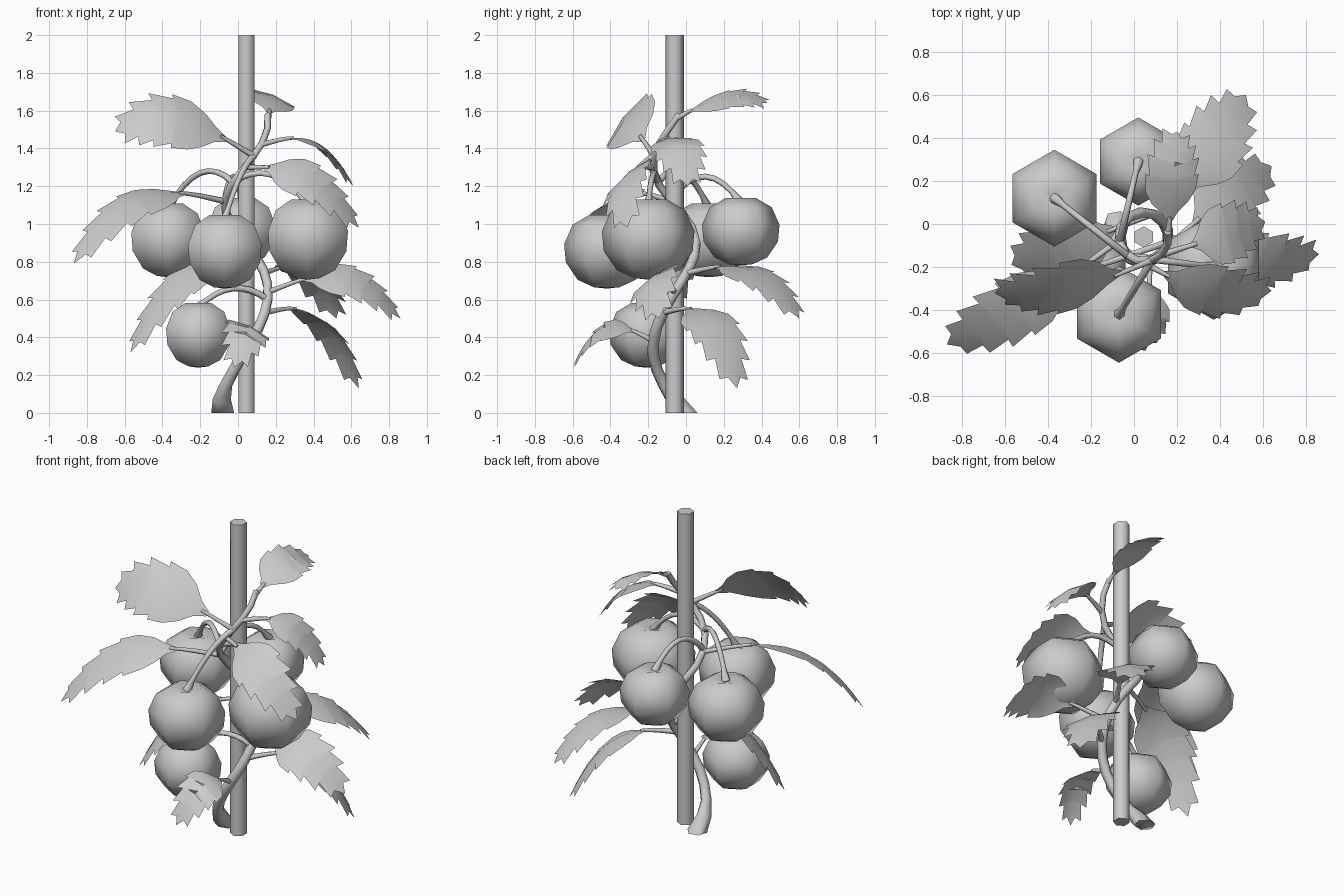
import bpy, math
from mathutils import Vector as V

if "Cube" in bpy.data.objects:
    bpy.data.objects.remove(bpy.data.objects["Cube"])

STAKE = V((.045, -.06, 0))
VINE_TOP = 1.58


def vine(z):
    """Centre of the vine at a height: a helix round the stake."""
    a = math.radians(154 + 366 * z - 32 * math.sin(math.pi * z / VINE_TOP) ** 3)
    r = .115 + .025 * max(0, 1 - z / .2)
    return STAKE + V((r * math.cos(a), r * math.sin(a), z))


def arch(start, end, rise, bow=0, skew=0):
    """Path from start to end, bulging upward by rise and sideways by bow."""
    d = end - start
    bulge = V((-d.y, d.x, 0)).normalized() * bow + V((0, 0, rise))
    return lambda t: start.lerp(end, t) + bulge * (4 * t * (1 - t) * (1 + skew * (t - .5)))


def tangent(path, t):
    return (path(min(t + .01, 1)) - path(max(t - .01, 0))).normalized()


def make(name, verts, faces, angle):
    me = bpy.data.meshes.new(name)
    me.from_pydata([tuple(v) for v in verts], [], faces)
    me.update()
    ob = bpy.data.objects.new(name, me)
    bpy.context.collection.objects.link(ob)
    bpy.ops.object.select_all(action='DESELECT')
    ob.select_set(True)
    bpy.context.view_layer.objects.active = ob
    bpy.ops.object.shade_smooth_by_angle(angle=math.radians(angle))


def skin(name, rings, angle):
    """Join equal rings of points into a closed body."""
    n = len(rings[0])
    faces = [(k * n + j, k * n + (j + 1) % n, (k + 1) * n + (j + 1) % n, (k + 1) * n + j)
             for k in range(len(rings) - 1) for j in range(n)]
    total = n * len(rings)
    faces += [tuple(range(n))[::-1], tuple(range(total - n, total))]
    make(name, [v for ring in rings for v in ring], faces, angle)


def tube(name, path, radius, count):
    """Six sided tube along path(t), with radius(t)."""
    ref, rings = V((.3, .9, .1)), []
    for k in range(count):
        t = k / (count - 1)
        c, d = path(t), tangent(path, t)
        if c.z < .001:
            d = V((0, 0, 1))
        ref = (ref - d * ref.dot(d)).normalized()
        other = d.cross(ref)
        rings.append([c + radius(t) * (ref * math.cos(j * math.pi / 3) + other * math.sin(j * math.pi / 3))
                      for j in range(6)])
    skin(name, rings, 70)


def fruit(name, c, r):
    """Six sided squashed globe with a small dimple on top."""
    prof = [(.05, .86), (.4, .99), (.8, .72), (1, .2), (.96, -.3), (.68, -.77), (.3, -.97), (.05, -1)]
    rings = []
    for pr, pz in reversed(prof):
        angles = [math.radians(60 * j + 30) for j in range(6)]
        rings.append([c + r * V((pr * math.cos(a), pr * math.sin(a), pz * .87)) for a in angles])
    skin(name, rings, 80)


# half outline of a leaf: position along blade, width, forward lean of tooth
OUTLINE = [(0, .09, 0), (.1, .3, 0), (.2, .68, 0), (.33, .95, 0), (.45, 1.03, .03), (.49, .85, 0),
           (.61, 1, .05), (.66, .72, 0), (.77, .82, .05), (.82, .5, 0),
           (.9, .54, .05), (.94, .24, 0)]


def leaf(name, path, width, roll, start):
    """Drooping toothed blade, folded along its midrib and rolled sideways."""
    flat = path(1) - path(0)
    flat = V((-flat.y, flat.x, 0)).normalized()
    roll = math.radians(roll)
    side = flat * math.cos(roll) + V((0, 0, math.sin(roll)))
    verts, faces = [], []
    for s, w, lean in OUTLINE:
        t = start + (1 - start) * s
        c, d = path(t), tangent(path, t)
        sv = (side - d * side.dot(d)).normalized()
        up = d.cross(sv)
        verts.append(c)
        verts += [c + w * width * (g * sv - .15 * up) + d * lean for g in (1, -1)]
    for a in range(0, len(verts) - 3, 3):
        faces += [(a, a + 3, a + 4, a + 1), (a + 2, a + 5, a + 3, a)]
    tip = len(verts)
    verts.append(path(1))
    faces += [(tip - 3, tip, tip - 2), (tip - 1, tip, tip - 3)]
    make(name, verts, faces, 40)


# support stake
bpy.ops.mesh.primitive_cylinder_add(vertices=6, radius=.049, depth=2, location=STAKE + V((0, 0, 1)))
bpy.context.object.name = "stake"
bpy.ops.object.shade_smooth_by_angle(angle=math.radians(70))

# main vine, thick at the root
tube("vine", lambda t: vine(t * VINE_TOP),
     lambda t: .034 - .016 * t + .028 * max(0, 1 - t * 10), 22)

# fruits: centre, radius, height of the stalk on the vine, rise of the stalk
FRUITS = [
    ((-.07, -.42, .855), .225, 1.36, .05),
    ((.37, -.2, .92), .245, 1.22, .1),
    ((-.37, .12, .915), .225, 1.22, .12),
    ((.02, .29, .96), .205, 1.13, .13),
    ((-.21, -.21, .412), .197, .6, .08),
]
for i, (c, r, z, rise) in enumerate(FRUITS, 1):
    c = V(c)
    fruit(f"fruit_{i}", c, r)
    tube(f"fruit_stalk_{i}", arch(vine(z), c + V((0, 0, r * .74)), rise),
         lambda t: .018 - .004 * t + .012 * max(0, t * 8 - 7), 9)

# leaves: height on the vine, tip, rise, sideways bow, half width, roll, start of blade
LEAVES = [
    (1.36, (-.65, -.32, 1.49), .12, .06, .18, -52, .2),
    (1.12, (-.87, -.56, .79), .2, .03, .155, -20, .27),
    (1.42, (.61, .01, 1.2), .14, 0, .14, 9, .3),
    (1.30, (.64, -.31, .98), .13, -.07, .15, 38, .18),
    (.84, (-.57, -.19, .32), .17, .01, .16, -22, .27),
    (.64, (.86, -.14, .5), .16, -.07, .15, 33, .27),
    (.74, (.52, .6, .5), .15, 0, .165, 10, .25),
    (.38, (-.02, -.6, .24), .15, .04, .125, -25, .22),
    (.53, (.64, .27, .13), .2, .02, .165, 10, .3),
    (1.56, (.2, .43, 1.64), .07, 0, .13, 22, .12),
]
for i, (z, tip, rise, bow, width, roll, start) in enumerate(LEAVES, 1):
    path = arch(vine(z), V(tip), rise, bow, .75)
    leaf(f"leaf_{i}", path, width, roll, start)
    tube(f"leaf_stalk_{i}", lambda t: path(t * (start + .05)), lambda t: .017 - .007 * t, 5)
